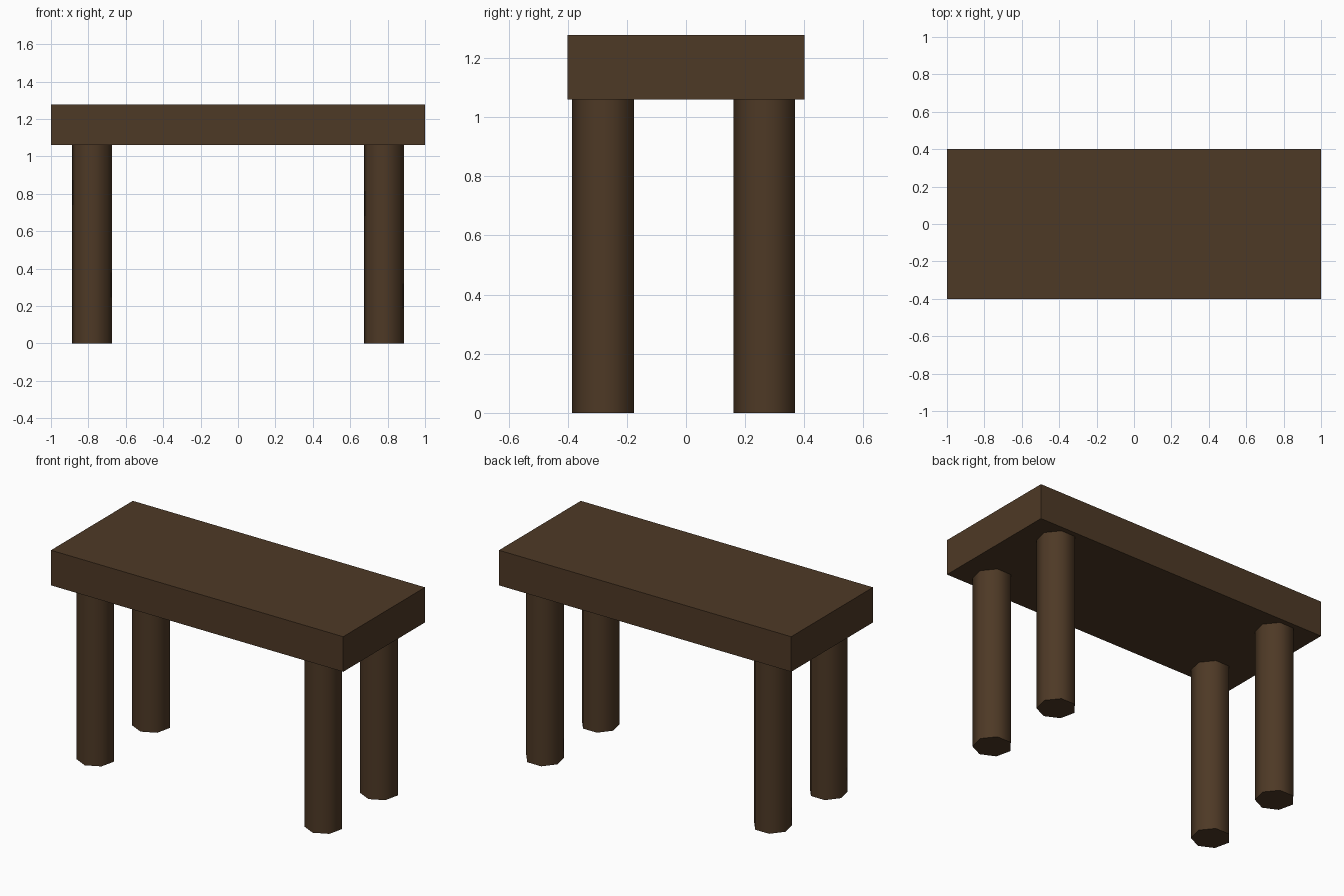
import bpy
import math

cube = bpy.data.objects.get("Cube")
if cube:
    bpy.data.objects.remove(cube, do_unlink=True)

LEG_HEIGHT = 1.06
TOP_HEIGHT = 1.277

# Dark brown wood
wood = bpy.data.materials.new("dark_brown_wood")
wood.use_nodes = True
colour = (0.076, 0.041, 0.019, 1)
wood.diffuse_color = colour
bsdf = wood.node_tree.nodes["Principled BSDF"]
bsdf.inputs["Base Color"].default_value = colour
bsdf.inputs["Roughness"].default_value = 0.8


def finish(name):
    obj = bpy.context.object
    obj.name = name
    obj.data.materials.append(wood)
    return obj


# Thick slab top
bpy.ops.mesh.primitive_cube_add(size=1, location=(0, 0, (LEG_HEIGHT + TOP_HEIGHT) / 2))
top = finish("table_top")
top.scale = (2, 0.8, TOP_HEIGHT - LEG_HEIGHT)
bpy.ops.object.transform_apply(location=False, rotation=False, scale=True)

# Seven-sided legs, one corner pointing forward, smooth around the sides
for depth_name, y in (("front", -0.275), ("back", 0.27)):
    for side_name, x in (("left", 0.78), ("right", -0.78)):
        bpy.ops.mesh.primitive_cylinder_add(
            vertices=7, radius=0.11, depth=LEG_HEIGHT,
            location=(x, y, LEG_HEIGHT / 2), rotation=(0, 0, math.pi))
        finish(f"{depth_name}_{side_name}_leg")
        bpy.ops.object.transform_apply(location=False, rotation=True, scale=False)
        bpy.ops.object.shade_smooth_by_angle(angle=math.radians(60))
